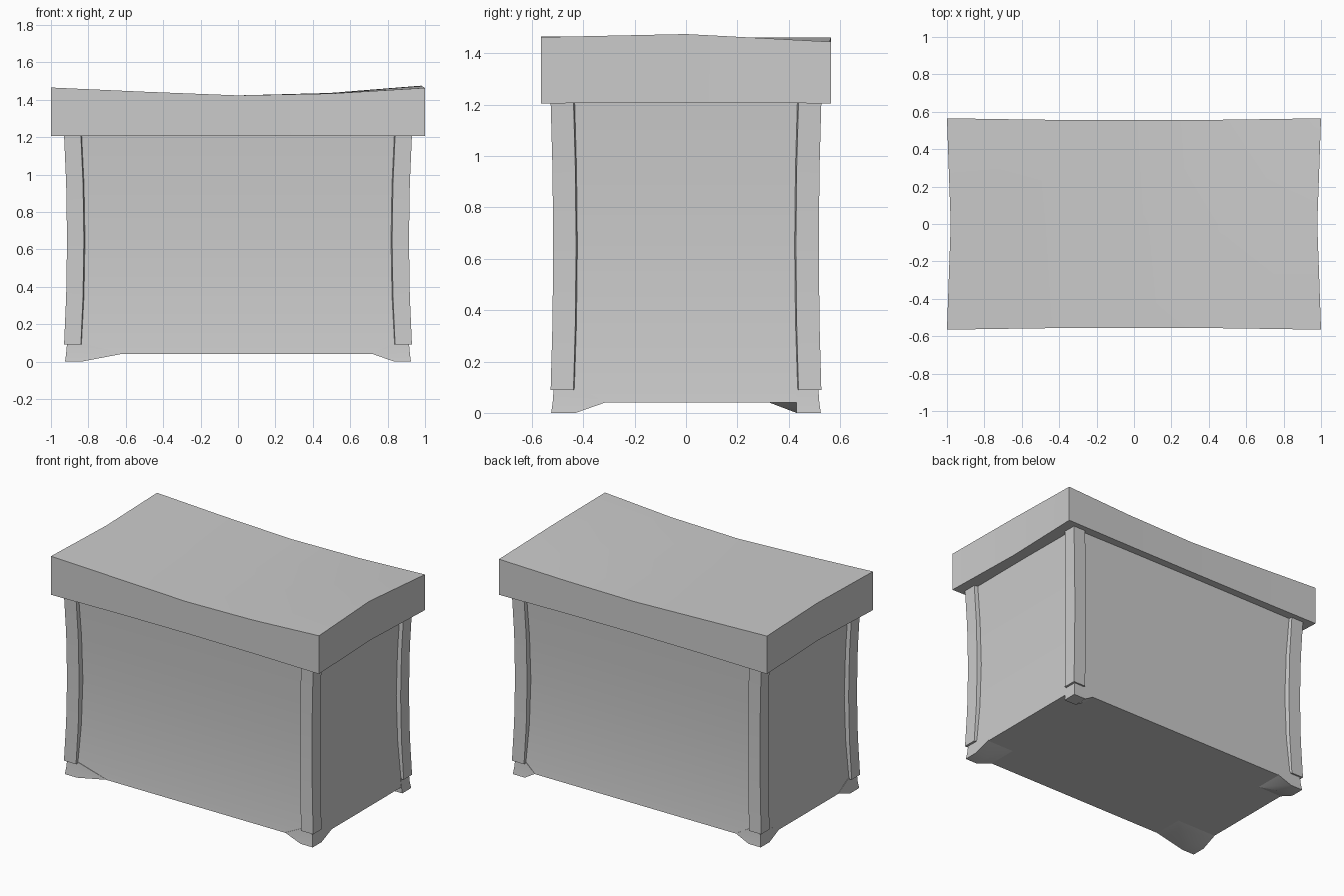
import bpy, bmesh

if "Cube" in bpy.data.objects:
    bpy.data.objects.remove(bpy.data.objects["Cube"])


def finish(name, bm):
    bmesh.ops.recalc_face_normals(bm, faces=bm.faces)
    me = bpy.data.meshes.new(name)
    bm.to_mesh(me)
    bm.free()
    ob = bpy.data.objects.new(name, me)
    bpy.context.collection.objects.link(ob)
    bpy.ops.object.select_all(action='DESELECT')
    ob.select_set(True)
    bpy.context.view_layer.objects.active = ob
    bpy.ops.object.shade_smooth_by_angle(angle=0.5)
    return ob


def loft(name, rings):
    """Closed solid through equal-length rings of points."""
    bm = bmesh.new()
    loops = [[bm.verts.new(p) for p in r] for r in rings]
    n = len(rings[0])
    for a, b in zip(loops, loops[1:]):
        for i in range(n):
            j = (i + 1) % n
            bm.faces.new((a[i], a[j], b[j], b[i]))
    bm.faces.new(loops[0])
    bm.faces.new(loops[-1])
    return finish(name, bm)


def rect(x0, x1, y0, y1, z):
    return [(x0, y0, z), (x1, y0, z), (x1, y1, z), (x0, y1, z)]


def waist(z):
    """1 at mid height, 0 at the post ends."""
    return 1 - ((z - 0.65) / 0.56) ** 2


# Body, pinched at mid height
body_rows = [(0.04, 0.918, 0.518), (0.09, 0.912, 0.512), (0.35, 0.893, 0.493),
             (0.65, 0.885, 0.485), (0.95, 0.892, 0.492), (1.22, 0.905, 0.505)]
loft("body", [rect(-x, x, -y, y, z) for z, x, y in body_rows])

# Corner posts with bevelled inner sides
section = [(0.93, 0.527), (0.84, 0.527), (0.832, 0.485),
           (0.832, 0.43), (0.885, 0.43), (0.93, 0.438)]
for sx in (-1, 1):
    for sy in (-1, 1):
        rings = []
        for z in (0.09, 0.35, 0.65, 0.95, 1.21):
            w = waist(z)
            rings.append([(sx * (x - 0.016 * w), sy * (y - 0.010 * w), z)
                          for x, y in section])
        loft("corner_post", rings)

# Feet, flaring up into the underside of the body by uneven amounts
for sx, sy, fx, fy in ((-1, -1, 0.22, 0.12), (1, -1, 0.12, 0.12),
                       (-1, 1, 0.10, 0.11), (1, 1, 0.07, 0.0)):
    loft("foot", [rect(sx * (0.835 - 0), sx * 0.925, sy * 0.43, sy * 0.525, 0),
                  rect(sx * (0.835 - fx), sx * 0.919, sy * (0.43 - fy), sy * 0.519, 0.042),
                  rect(sx * 0.835, sx * 0.914, sy * 0.43, sy * 0.515, 0.1)])


# Lid with a sagging, uneven top
def lid_height(u, v):
    if u > 0:
        end, t = 1.475 - 0.009 * v - 0.021 * v * v, u * u
    else:
        end, t = 1.463 - 0.002 * v, abs(u) ** 1.1
    return 1.423 + (end - 1.423) * t


bm = bmesh.new()
bmesh.ops.create_grid(bm, x_segments=4, y_segments=2, size=1)
ext = bmesh.ops.extrude_face_region(bm, geom=bm.faces[:], use_keep_orig=True)
top = {e for e in ext["geom"] if isinstance(e, bmesh.types.BMVert)}
for v in bm.verts:
    a, b = v.co.x, v.co.y
    z = lid_height(a, b) if v in top else 1.205 + 0.004 * (1 - a * a * b * b)
    v.co = (a * (1 - 0.02 * (1 - b * b)), b * (0.565 - 0.01 * (1 - a * a)), z)
finish("lid", bm)
